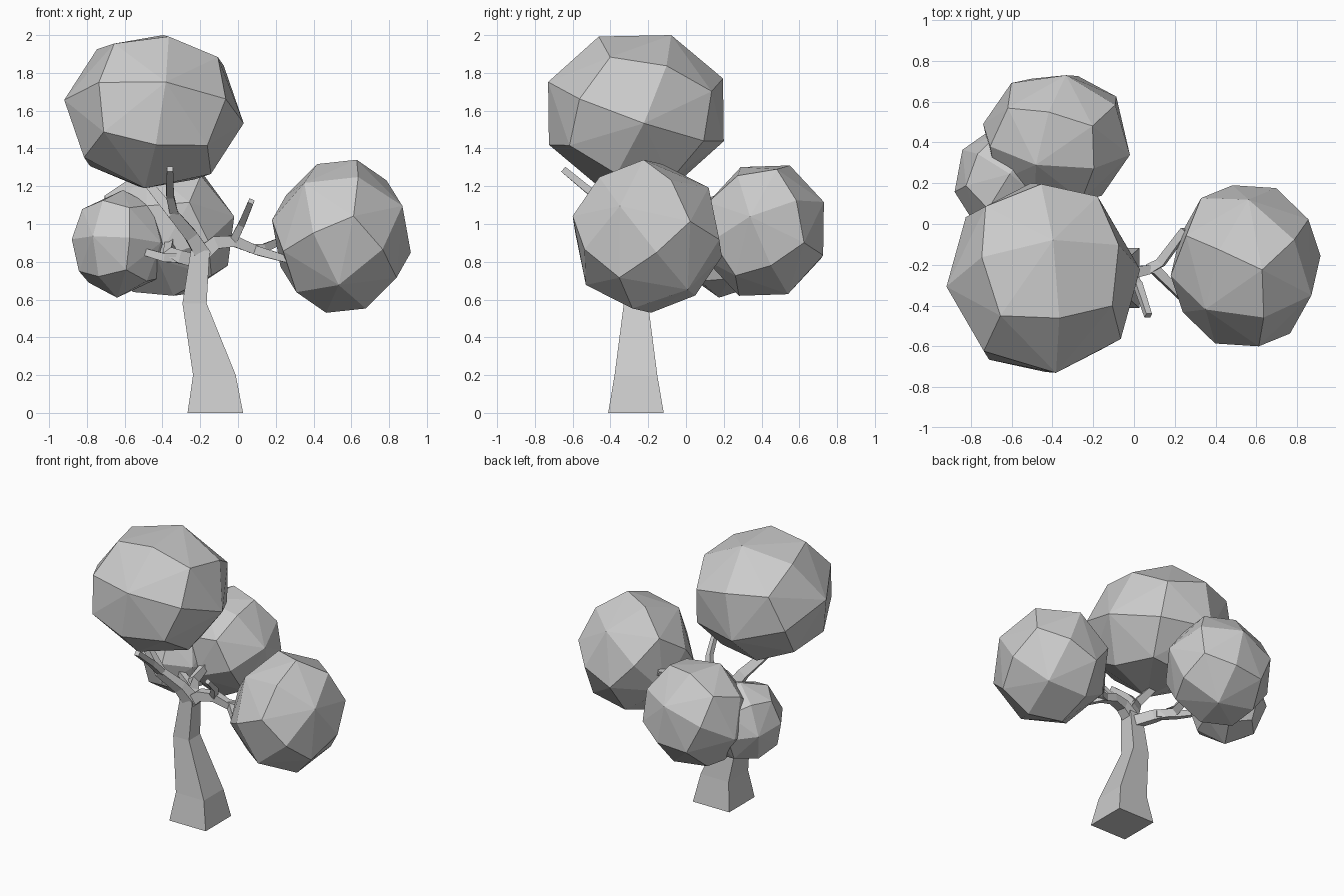
import bpy, bmesh
from mathutils import Vector

cube = bpy.data.objects.get("Cube")
if cube:
    bpy.data.objects.remove(cube)

grey = bpy.data.materials.new("plain_grey")
grey.use_nodes = True
grey.diffuse_color = (0.6, 0.6, 0.6, 1)
grey.node_tree.nodes["Principled BSDF"].inputs["Base Color"].default_value = (0.6, 0.6, 0.6, 1)


def finish(name, bm):
    """Turn a bmesh into a flat-shaded object."""
    bmesh.ops.recalc_face_normals(bm, faces=bm.faces[:])
    mesh = bpy.data.meshes.new(name)
    bm.to_mesh(mesh)
    bm.free()
    mesh.materials.append(grey)
    obj = bpy.data.objects.new(name, mesh)
    bpy.context.collection.objects.link(obj)


def limb(name, points, level=False):
    """Four-sided tapering limb through (x, y, z, half width) points."""
    bm = bmesh.new()
    centres = [Vector(p[:3]) for p in points]
    rings = []
    for i, p in enumerate(points):
        ahead = centres[min(i + 1, len(points) - 1)] - centres[max(i - 1, 0)]
        if level:
            ahead = Vector((0, 0, 1))
        side = ahead.cross(Vector((0, 1, 0))).normalized()
        across = ahead.cross(side).normalized()
        rings.append([bm.verts.new(centres[i] + p[3] * (a * side + b * across))
                      for a, b in ((1, 1), (-1, 1), (-1, -1), (1, -1))])
    for low, high in zip(rings, rings[1:]):
        for k in range(4):
            n = (k + 1) % 4
            bm.faces.new((low[k], low[n], high[n], high[k]))
    bm.faces.new(rings[0])
    bm.faces.new(rings[-1])
    finish(name, bm)


def foliage(name, low, high, u, v):
    """Faceted clump: a rounded cube with axes along u and v, fitted to its extents."""
    u = Vector(u).normalized()
    w = u.cross(Vector(v)).normalized()
    v = w.cross(u)
    ball = bmesh.new()
    bmesh.ops.create_cube(ball, size=2)
    bmesh.ops.subdivide_edges(ball, edges=ball.edges[:], cuts=1, use_grid_fill=True)
    points = [(p.co.x * u + p.co.y * v + p.co.z * w).normalized() for p in ball.verts]
    ball.free()
    bounds = [(min(p[k] for p in points), max(p[k] for p in points)) for k in range(3)]
    bm = bmesh.new()
    for p in points:
        bm.verts.new([low[k] + (p[k] - a) / (b - a) * (high[k] - low[k])
                      for k, (a, b) in enumerate(bounds)])
    bmesh.ops.convex_hull(bm, input=bm.verts[:])
    finish(name, bm)


# Trunk
limb("trunk", [(-0.12, -0.265, 0, 0.147), (-0.125, -0.265, 0.2, 0.113),
               (-0.23, -0.265, 0.58, 0.064), (-0.2, -0.265, 0.86, 0.05)], level=True)

# Right side branches
limb("right_branch", [(-0.2, -0.265, 0.83, 0.04), (-0.12, -0.26, 0.9, 0.035),
                      (-0.02, -0.24, 0.91, 0.03), (0.1, -0.22, 0.86, 0.024),
                      (0.27, -0.39, 0.81, 0.018)])
limb("right_back_branch", [(0.07, -0.22, 0.87, 0.024), (0.13, -0.19, 0.87, 0.022),
                           (0.25, -0.03, 0.92, 0.018)])
limb("right_twig", [(-0.03, -0.24, 0.9, 0.022), (0.02, -0.3, 1.0, 0.018),
                    (0.07, -0.45, 1.12, 0.015)])

# Branches under the top clump
limb("top_branch", [(-0.18, -0.265, 0.83, 0.042), (-0.25, -0.31, 0.94, 0.034),
                    (-0.35, -0.4, 1.06, 0.028), (-0.48, -0.38, 1.22, 0.022)])
limb("top_twig", [(-0.34, -0.4, 1.06, 0.022), (-0.36, -0.48, 1.15, 0.02),
                  (-0.36, -0.65, 1.29, 0.017)])

# Back branches
limb("back_branch", [(-0.2, -0.26, 0.8, 0.036), (-0.28, -0.12, 0.82, 0.034),
                     (-0.36, 0.0, 0.84, 0.028), (-0.36, 0.2, 0.93, 0.022)])
limb("back_left_branch", [(-0.28, -0.1, 0.82, 0.026), (-0.38, -0.02, 0.82, 0.022),
                          (-0.52, 0.05, 0.86, 0.018)])

# Foliage clumps
foliage("top_foliage", (-0.92, -0.73, 1.19), (0.03, 0.2, 2.0),
        (0.1, 0.37, 0.92), (0.13, -0.92, 0.36))
foliage("right_foliage", (0.18, -0.6, 0.53), (0.915, 0.19, 1.34),
        (0.52, 0.515, -0.68), (0.055, 0.8, 0.6))
foliage("back_foliage", (-0.74, 0.1, 0.62), (-0.02, 0.73, 1.31),
        (0.96, -0.22, 0.2), (0.16, 0.9, 0.41))
foliage("left_foliage", (-0.88, -0.06, 0.61), (-0.37, 0.48, 1.18),
        (-0.55, -0.82, 0.14), (0.75, -0.66, 0.04))
